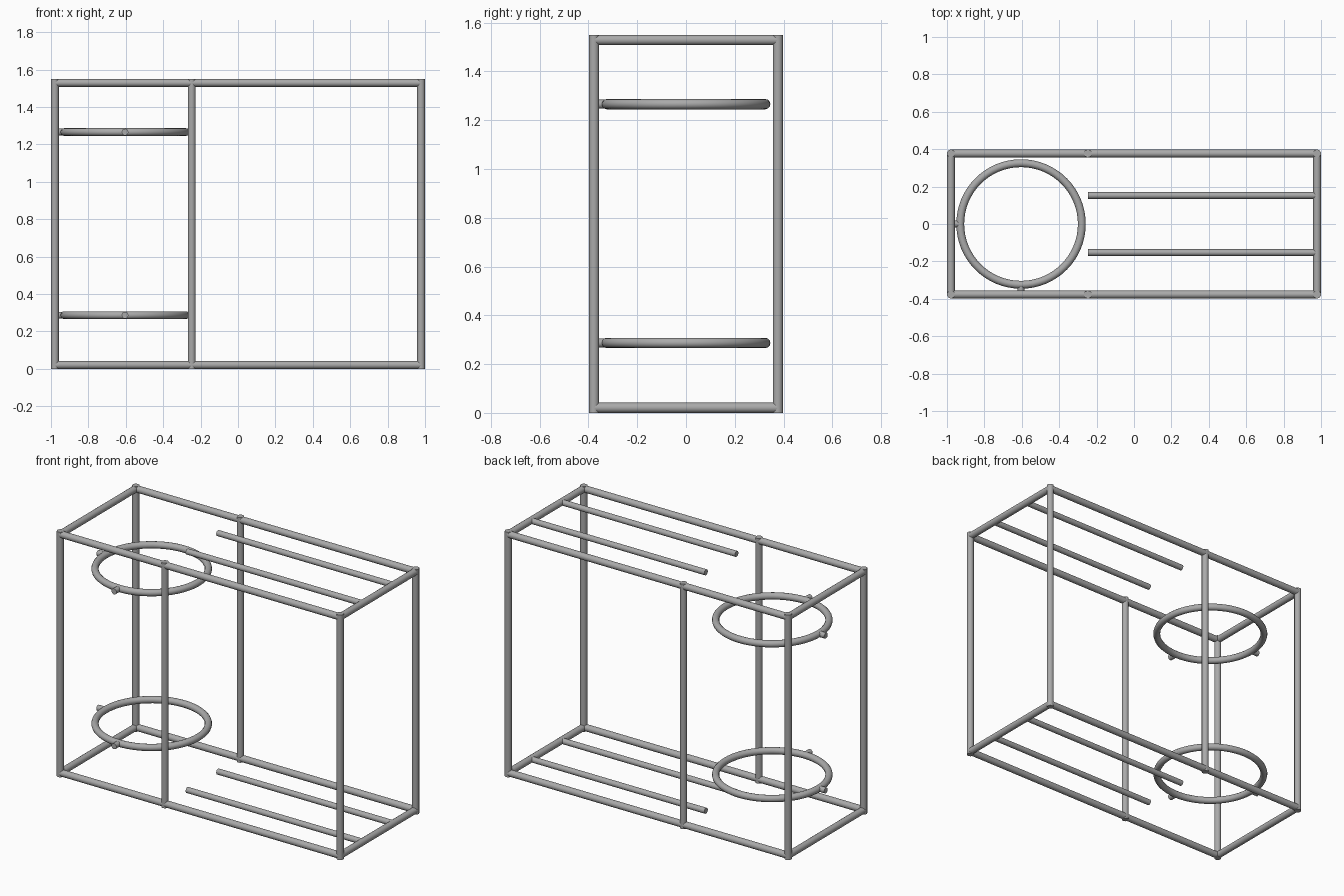
import bpy
import math
from mathutils import Vector

cube = bpy.data.objects.get("Cube")
if cube:
    bpy.data.objects.remove(cube, do_unlink=True)

steel = bpy.data.materials.new("grey_steel")
steel.use_nodes = True
grey = (0.4, 0.4, 0.4, 1)
steel.diffuse_color = grey
steel.node_tree.nodes["Principled BSDF"].inputs["Base Color"].default_value = grey

R = 0.021                        # frame pipe radius
X, Y, TOP = 0.979, 0.377, 1.55   # pipe centre lines and overall height
MID = -0.247                     # middle post position
RING_X, RING_R = -0.604, 0.325
LEVELS = {"lower": R, "upper": TOP - R}


def finish(obj, name):
    obj.name = name
    obj.data.materials.append(steel)
    bpy.ops.object.shade_smooth_by_angle(angle=math.radians(35))


def pipe(name, a, b, r=R):
    a, b = Vector(a), Vector(b)
    d = b - a
    bpy.ops.mesh.primitive_cylinder_add(
        vertices=16, radius=r, depth=d.length, location=(a + b) / 2,
        rotation=d.to_track_quat("Z", "Y").to_euler())
    finish(bpy.context.object, name)


# Upright posts: four corners and a middle pair
for side, y in (("front", -Y), ("back", Y)):
    for place, x in (("right", -X), ("middle", MID), ("left", X)):
        pipe(f"{side}_{place}_post", (x, y, 0), (x, y, TOP))

# Horizontal frames with shelf rods
for level, z in LEVELS.items():
    for side, y in (("front", -Y), ("back", Y)):
        pipe(f"{level}_{side}_rail", (-X, y, z), (X, y, z))
        pipe(f"{level}_{side}_shelf_rod", (MID, y * 0.405, z), (X, y * 0.405, z), 0.018)
    for side, x in (("right", -X), ("left", X)):
        pipe(f"{level}_{side}_rail", (x, -Y, z), (x, Y, z))

# Holding rings with two short pegs each
for level, z in (("lower", 0.287), ("upper", 1.266)):
    bpy.ops.mesh.primitive_torus_add(
        major_radius=RING_R, minor_radius=R, major_segments=64,
        minor_segments=12, location=(RING_X, 0, z))
    finish(bpy.context.object, f"{level}_ring")
    pipe(f"{level}_right_peg", (-X, 0, z), (RING_X - RING_R, 0, z), 0.018)
    pipe(f"{level}_front_peg", (RING_X, -Y, z), (RING_X, -RING_R, z), 0.018)
